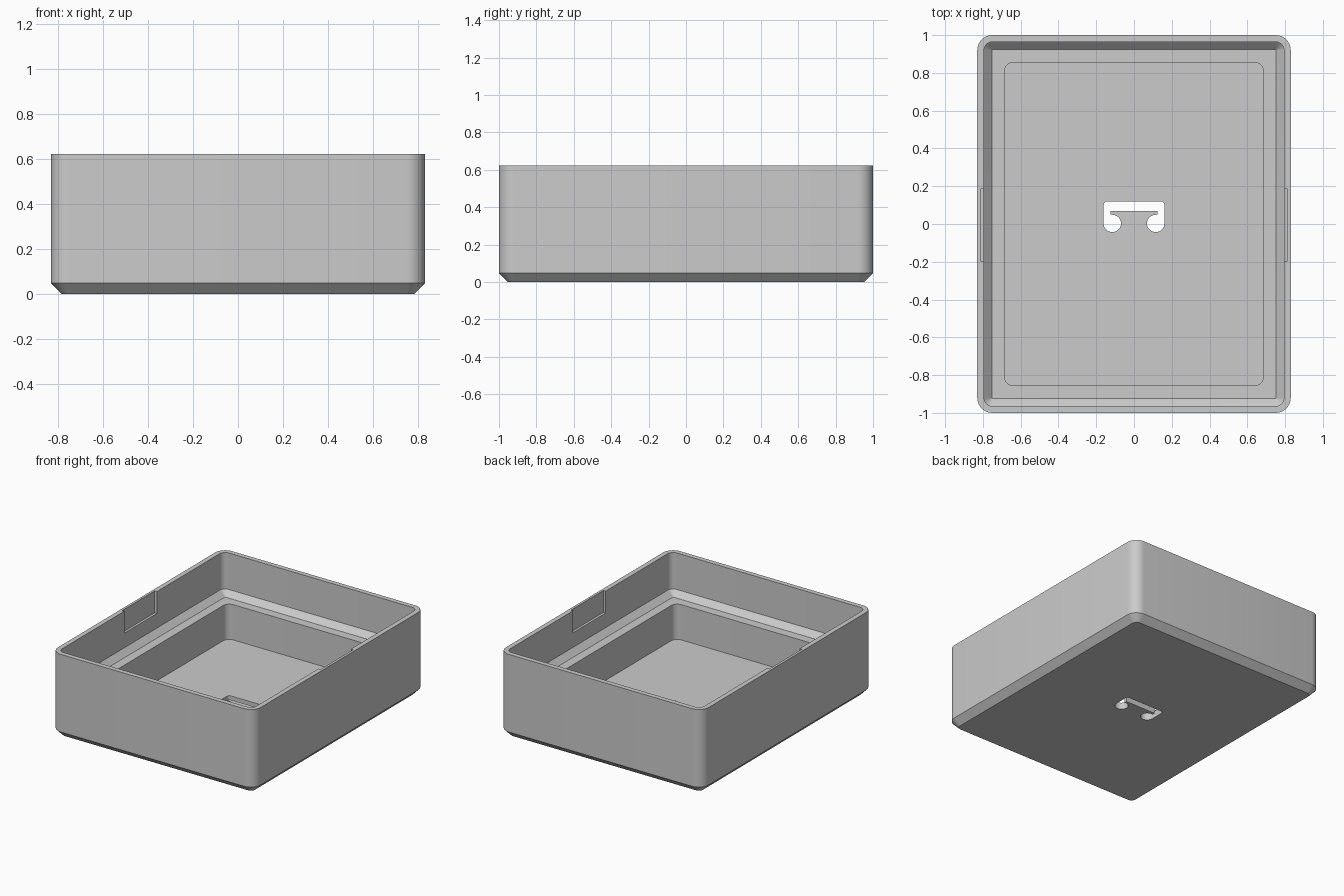
import bpy
import bmesh
from math import cos, sin, pi, radians

cube = bpy.data.objects.get("Cube")
if cube:
    bpy.data.objects.remove(cube, do_unlink=True)

grey = bpy.data.materials.new("plain grey")
grey.use_nodes = True
grey.diffuse_color = (0.6, 0.6, 0.6, 1)
grey.node_tree.nodes["Principled BSDF"].inputs["Base Color"].default_value = (0.6, 0.6, 0.6, 1)


def arc(cx, cy, r, start, end, steps=8):
    angles = [radians(start + (end - start) * i / steps) for i in range(steps + 1)]
    return [(cx + r * cos(a), cy + r * sin(a)) for a in angles]


def rounded_rect(hx, hy, r):
    points = []
    for i, (sx, sy) in enumerate([(1, 1), (-1, 1), (-1, -1), (1, -1)]):
        points += arc(sx * (hx - r), sy * (hy - r), r, i * 90, i * 90 + 90)
    return points


def loft(name, sections):
    """Closed solid through a list of (outline, height) sections."""
    bm = bmesh.new()
    rings = [[bm.verts.new((x, y, z)) for x, y in outline] for outline, z in sections]
    for a, b in zip(rings, rings[1:]):
        for i in range(len(a)):
            j = (i + 1) % len(a)
            bm.faces.new((a[i], a[j], b[j], b[i]))
    bm.faces.new(rings[0][::-1])
    bm.faces.new(rings[-1])
    bmesh.ops.recalc_face_normals(bm, faces=bm.faces)
    mesh = bpy.data.meshes.new(name)
    bm.to_mesh(mesh)
    bm.free()
    obj = bpy.data.objects.new(name, mesh)
    bpy.context.collection.objects.link(obj)
    return obj


# Open tray: outside, rim, inner wall, sloped ledge, pocket and floor
profile = [
    (0.783, 0.953, 0.035, 0.0),
    (0.83, 1.0, 0.08, 0.048),
    (0.83, 1.0, 0.08, 0.622),
    (0.794, 0.964, 0.044, 0.622),
    (0.794, 0.964, 0.044, 0.352),
    (0.753, 0.923, 0.003, 0.311),
    (0.686, 0.856, 0.05, 0.311),
    (0.686, 0.856, 0.05, 0.05),
]
tray = loft("tray", [(rounded_rect(hx, hy, r), z) for hx, hy, r, z in profile])

# Cutters: keyhole-ended hanging slot in the floor, and a notch in each side wall
half = arc(0.141, 0.1, 0.02, 90, 0, 4)
half += arc(0.115, 0.003, 0.046, 0, -270, 24)
half += [(0.125, 0.049), (0.125, 0.07)]
slot = half + [(-x, y) for x, y in reversed(half)]
cutters = [loft("hanging_slot_cutter", [(slot, -0.1), (slot, 0.15)])]
for side, label in ((1, "left"), (-1, "right")):
    box = [(side * x, y) for x, y in [(0.77, -0.195), (0.812, -0.195), (0.812, 0.185), (0.77, 0.185)]]
    cutters.append(loft(label + "_notch_cutter", [(box, 0.46), (box, 0.7)]))

for cutter in cutters:
    cutter.hide_render = True
    mod = tray.modifiers.new(cutter.name, 'BOOLEAN')
    mod.operation = 'DIFFERENCE'
    mod.solver = 'EXACT'
    mod.object = cutter

# Bake the cuts into the tray and drop the cutters
bpy.context.view_layer.update()
result = bpy.data.meshes.new_from_object(tray.evaluated_get(bpy.context.evaluated_depsgraph_get()))
tray.modifiers.clear()
tray.data = result
for cutter in cutters:
    bpy.data.objects.remove(cutter, do_unlink=True)

# Colour and shading
result.materials.clear()
result.materials.append(grey)
for face in result.polygons:
    face.material_index = 0
bpy.ops.object.select_all(action='DESELECT')
tray.select_set(True)
bpy.context.view_layer.objects.active = tray
bpy.ops.object.shade_smooth_by_angle(angle=radians(30))
